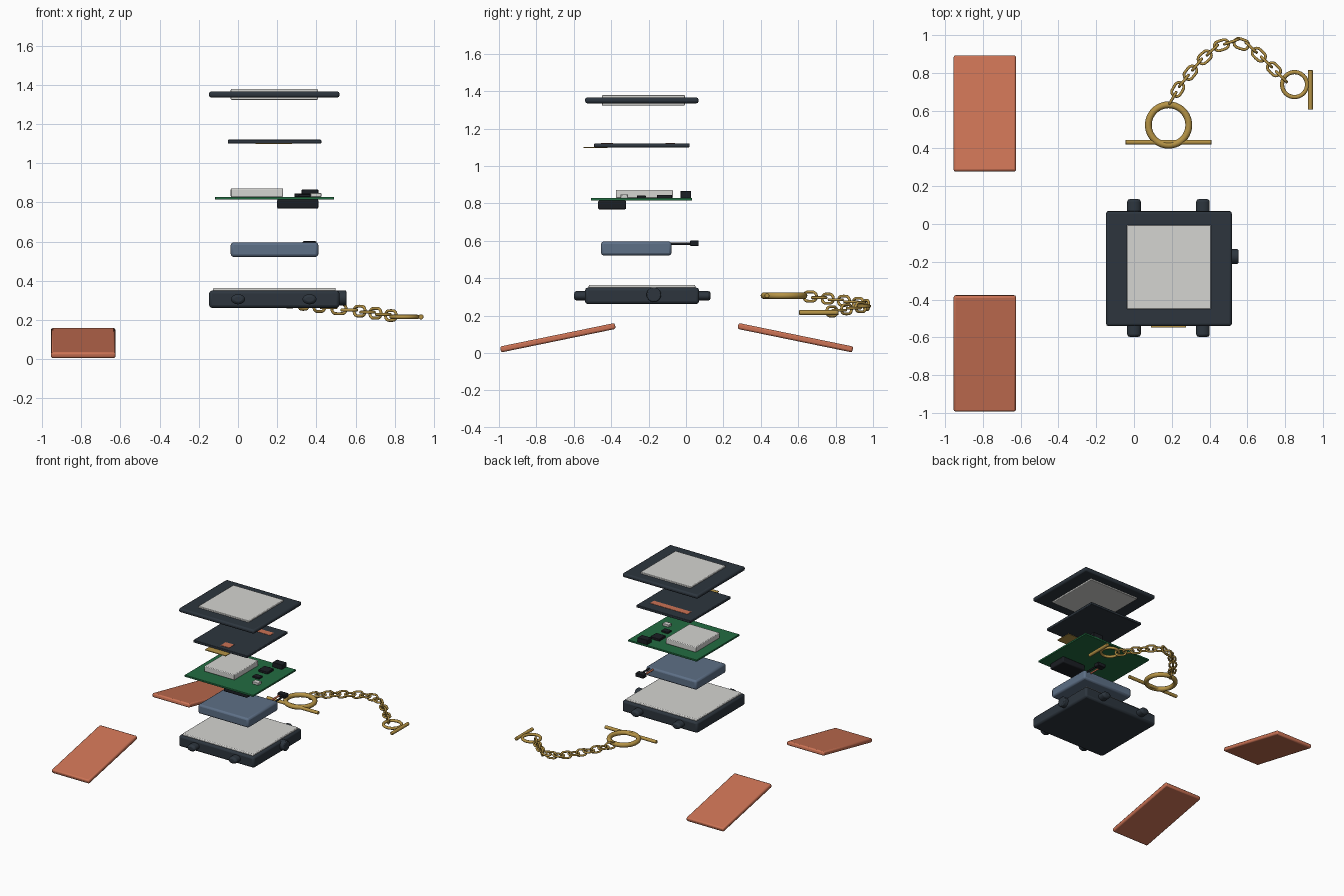
import bpy, math
from mathutils import Vector, Matrix

if "Cube" in bpy.data.objects:
    bpy.data.objects.remove(bpy.data.objects["Cube"], do_unlink=True)


def material(name, r, g, b):
    m = bpy.data.materials.new(name)
    m.use_nodes = True
    m.diffuse_color = (r, g, b, 1)
    bsdf = next(n for n in m.node_tree.nodes if n.type == 'BSDF_PRINCIPLED')
    bsdf.inputs["Base Color"].default_value = (r, g, b, 1)
    return m


SLATE = material("dark slate", .026, .036, .048)
BLACK = material("soft black", .011, .013, .017)
SILVER = material("light grey", .66, .66, .64)
GREEN = material("board green", .016, .15, .053)
BLUE = material("steel blue", .11, .16, .24)
COPPER = material("copper", .60, .17, .09)
GOLD = material("brass gold", .46, .29, .06)


def finish(name, mat, bevel=0, segments=2):
    ob = bpy.context.object
    ob.name = name
    ob.data.materials.append(mat)
    if bevel:
        bpy.ops.object.transform_apply(location=False, rotation=False, scale=True)
        mod = ob.modifiers.new("bevel", 'BEVEL')
        mod.width, mod.segments, mod.limit_method = bevel, segments, 'ANGLE'
    bpy.ops.object.shade_smooth_by_angle(angle=math.radians(40))
    return ob


def box(name, mat, x, y, z, bevel=0, tilt=0):
    """Box from (min, max) ranges on each axis."""
    bpy.ops.mesh.primitive_cube_add(
        size=1, location=[(a + b) / 2 for a, b in (x, y, z)], rotation=(tilt, 0, 0))
    bpy.context.object.scale = [b - a for a, b in (x, y, z)]
    return finish(name, mat, bevel)


def rod(name, mat, start, end, radius, squash=1, bevel=0):
    """Cylinder between two points; squash flattens it in height."""
    a, b = Vector(start), Vector(end)
    bpy.ops.mesh.primitive_cylinder_add(
        vertices=24, radius=radius, depth=(b - a).length, location=(a + b) / 2,
        rotation=(b - a).to_track_quat('Z', 'Y').to_euler())
    ob = bpy.context.object
    if squash != 1:
        for v in ob.data.vertices:
            v.co.y *= squash
    return finish(name, mat, bevel)


def ring(name, mat, loc, major, minor, stretch=0, matrix=None):
    bpy.ops.mesh.primitive_torus_add(
        major_radius=major, minor_radius=minor, location=loc,
        major_segments=40 if not stretch else 24, minor_segments=12)
    ob = bpy.context.object
    for v in ob.data.vertices:
        if abs(v.co.x) > 1e-5:
            v.co.x += math.copysign(stretch, v.co.x)
    if matrix:
        ob.matrix_world = Matrix.Translation(loc) @ matrix
    return finish(name, mat)


# Lower case with lugs, side button and top panel
box("case", SLATE, (-.148, .518), (-.54, .07), (.262, .35), .015)
box("case_panel", SILVER, (-.128, .498), (-.52, .05), (.34, .364), .006)
for x in (0, .365):
    rod("front_lug", SLATE, (x, -.5, .306), (x, -.598, .306), .036, .72, .014)
    rod("back_lug", SLATE, (x, .03, .306), (x, .132, .306), .036, .72, .014)
rod("side_button", SLATE, (.5, -.172, .312), (.553, -.172, .312), .039, 1, .006)

# Battery with leads and plug
box("battery", BLUE, (-.037, .41), (-.455, -.077), (.522, .596), .014)
for x, mat in ((.348, COPPER), (.382, BLACK)):
    rod("battery_lead", mat, (x, -.1, .585), (x, .03, .585), .007)
box("battery_plug", BLACK, (.33, .4), (.022, .068), (.572, .602), .004)

# Circuit board and its components
box("circuit_board", GREEN, (-.117, .49), (-.508, .032), (.815, .829), .002)
box("shield_can", SILVER, (-.037, .23), (-.375, -.07), (.828, .872), .005)
box("motor", BLACK, (.2, .41), (-.47, -.32), (.768, .816), .008)
box("connector", BLACK, (.325, .41), (-.03, .028), (.828, .867), .004)
box("large_chip", BLACK, (.288, .37), (-.155, -.075), (.828, .846), .003)
box("small_chip", BLACK, (.31, .37), (-.262, -.215), (.828, .842), .003)
box("sensor", SILVER, (.37, .425), (-.35, -.31), (.828, .848), .003)

# Display panel with flexible tab and contact pads
box("display_panel", SLATE, (-.052, .425), (-.492, .02), (1.1, 1.12), .004)
box("flex_tab", GOLD, (.09, .275), (-.548, -.42), (1.097, 1.103))
box("long_pad", COPPER, (.03, .36), (-.11, -.06), (1.117, 1.122))
box("square_pad", COPPER, (.165, .24), (-.455, -.39), (1.117, 1.122))

# Lid frame with window
box("lid_frame", SLATE, (-.148, .518), (-.54, .067), (1.335, 1.367), .012)
box("lid_window", SILVER, (-.037, .408), (-.45, -.005), (1.324, 1.379), .004)

# Two sloping strap pieces
TILT = math.radians(11.6)
for name, y, tilt in (("front_strap", -.685, TILT), ("back_strap", .585, -TILT)):
    box(name, COPPER, (-.955, -.625), (y - .313, y + .313), (.066, .098), .01, tilt)

# Large ring and bar, small ring and bar
ring("large_ring", GOLD, (.183, .524, .307), .107, .018)
rod("large_bar", GOLD, (-.045, .433, .307), (.41, .433, .307), .013, 1, .003)
ring("small_ring", GOLD, (.85, .738, .216), .066, .011)
rod("small_bar", GOLD, (.934, .605, .216), (.934, .815, .216), .013, 1, .003)

# Chain: links spaced evenly along an arched path, every other one on edge
path = [Vector(p) for p in ((.19, .64), (.245, .735), (.335, .845), (.43, .935),
                            (.525, .968), (.62, .935), (.71, .85), (.8, .76))]
lengths = [(b - a).length for a, b in zip(path, path[1:])]
LINKS = 15


def along(t):
    d = t * sum(lengths)
    for a, b, n in zip(path, path[1:], lengths):
        if d <= n:
            break
        d -= n
    return a.lerp(b, min(d / n, 1)), (b - a).normalized()


for i in range(LINKS):
    t = (i + .5) / LINKS
    p, direction = along(t)
    z = .305 - .085 * t
    turn = Matrix.Rotation(math.atan2(direction.y, direction.x), 4, 'Z')
    roll = Matrix.Rotation(math.radians(90 if i % 2 == 0 else 0), 4, 'X')
    ring("chain_link", GOLD, (p.x, p.y, z), .025, .0075, .014, turn @ roll)
